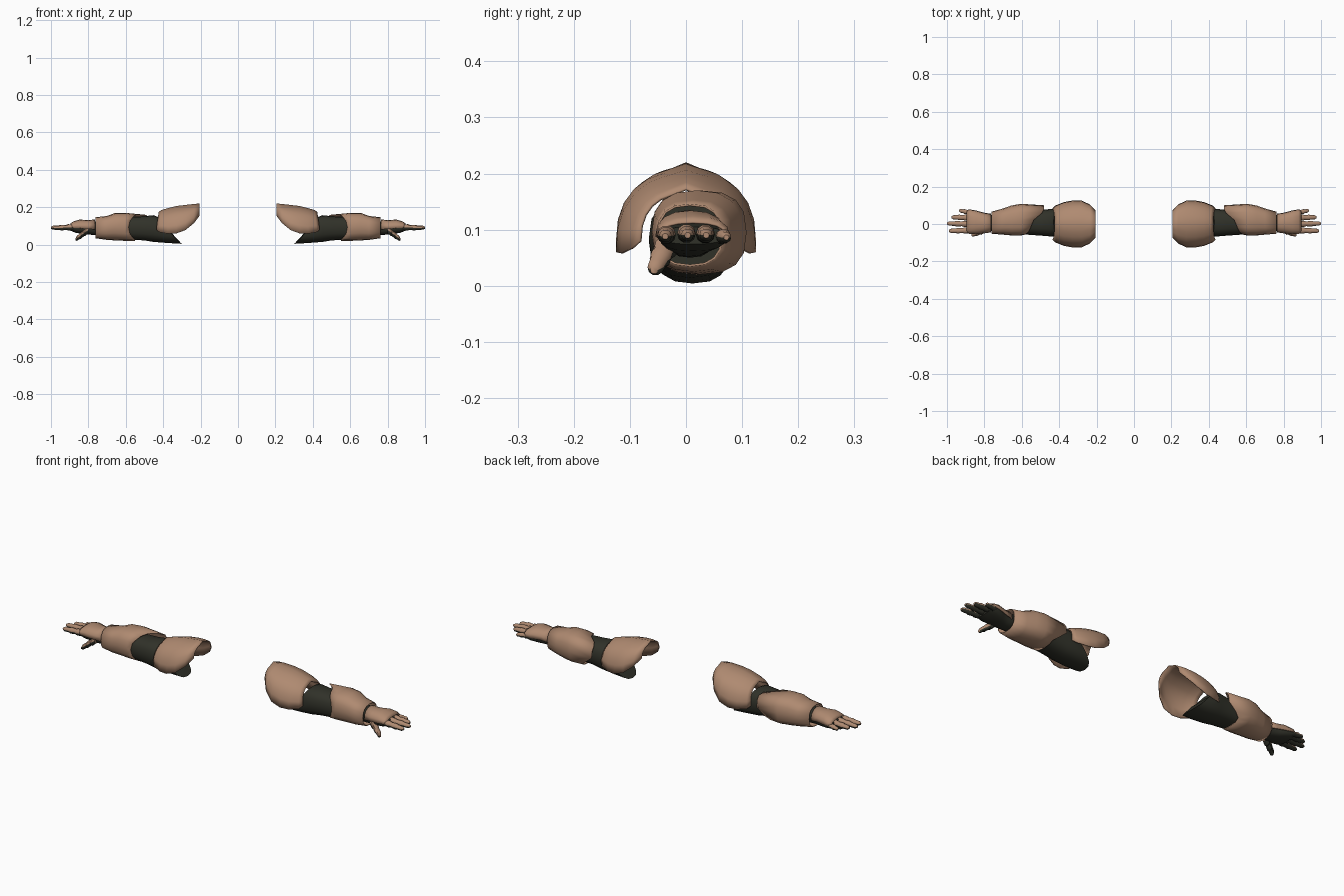
import bpy, bmesh, math
from mathutils import Vector

if "Cube" in bpy.data.objects:
    bpy.data.objects.remove(bpy.data.objects["Cube"], do_unlink=True)


def material(name, rgb):
    m = bpy.data.materials.new(name)
    m.use_nodes = True
    m.diffuse_color = (*rgb, 1)
    m.node_tree.nodes["Principled BSDF"].inputs["Base Color"].default_value = (*rgb, 1)
    return m


TAN = material("tan armor", (0.43, 0.255, 0.165))
DARK = material("dark undersuit", (0.03, 0.031, 0.022))


def oval(x, y0, y1, z0, z1, n=16, power=0.8, warp=None):
    """Rounded-square ring across x; warp shifts x by side (c) and height (s)."""
    pts = []
    for i in range(n):
        a = 2 * math.pi * i / n
        c, s = math.cos(a), math.sin(a)
        yy = math.copysign(abs(c) ** power, c)
        zz = math.copysign(abs(s) ** power, s)
        dx = warp(c, s) if warp else 0
        pts.append(Vector((x + dx, (y0 + y1 + (y1 - y0) * yy) / 2,
                           (z0 + z1 + (z1 - z0) * zz) / 2)))
    return pts


def arch(x, y0, y1, z0, z1, n=12, power=0.85, warp=None):
    """Open half ring, arching over the top."""
    pts = []
    for i in range(n + 1):
        a = math.pi * i / n
        c, s = math.cos(a), max(0, math.sin(a))
        yy = math.copysign(abs(c) ** power, c)
        dx = warp(c, s) if warp else 0
        pts.append(Vector((x + dx, (y0 + y1 + (y1 - y0) * yy) / 2,
                           z0 + (z1 - z0) * s ** power)))
    return pts


def loft(name, rings, mats, closed=True, caps=True, rule=None, thick=0, angle=40):
    bm = bmesh.new()
    rows = [[bm.verts.new(p) for p in r] for r in rings]
    n = len(rows[0])
    for a, b in zip(rows, rows[1:]):
        for i in range(n if closed else n - 1):
            j = (i + 1) % n
            bm.faces.new((a[i], a[j], b[j], b[i]))
    if closed and caps:
        bm.faces.new(rows[0])
        bm.faces.new(rows[-1])
    bmesh.ops.recalc_face_normals(bm, faces=bm.faces)
    if not closed and sum(f.normal.z for f in bm.faces) < 0:
        bmesh.ops.reverse_faces(bm, faces=bm.faces)
    bm.normal_update()
    if rule:
        for f in bm.faces:
            f.material_index = rule(f)
    me = bpy.data.meshes.new(name)
    bm.to_mesh(me)
    bm.free()
    for m in mats:
        me.materials.append(m)
    ob = bpy.data.objects.new(name, me)
    bpy.context.collection.objects.link(ob)
    bpy.ops.object.select_all(action="DESELECT")
    ob.select_set(True)
    bpy.context.view_layer.objects.active = ob
    bpy.ops.object.shade_smooth_by_angle(angle=math.radians(angle))
    if thick:
        s = ob.modifiers.new("thickness", "SOLIDIFY")
        s.thickness = thick
        s.offset = -1
    # both arms come from one side
    mir = ob.modifiers.new("other arm", "MIRROR")
    mir.use_mirror_merge = False
    return ob


# Shoulder guard: flared open dome with a ridge along the top
shoulder = []
for x, w, z0, z1 in [(0.205, 0.072, 0.155, 0.212), (0.235, 0.104, 0.115, 0.209),
                     (0.28, 0.125, 0.078, 0.204), (0.33, 0.125, 0.06, 0.198),
                     (0.375, 0.117, 0.058, 0.187), (0.41, 0.098, 0.067, 0.176),
                     (0.425, 0.083, 0.08, 0.166)]:
    ring = arch(x, -w, w, z0, z1, warp=lambda c, s: 0.012 * (1 - s) if x > 0.4 else 0)
    ring[len(ring) // 2].z += 0.008
    shoulder.append(ring)
loft("shoulder_guard", shoulder, [TAN], closed=False, thick=0.005)

# Upper arm sleeve, cut on a slant under the armpit
upper = [oval(0.36, -0.055, 0.078, 0.004, 0.125, warp=lambda c, s: 0.06 * s),
         oval(0.40, -0.066, 0.083, 0.008, 0.148, warp=lambda c, s: 0.03 * s),
         oval(0.45, -0.066, 0.08, 0.014, 0.157),
         oval(0.50, -0.062, 0.074, 0.022, 0.152),
         oval(0.56, -0.058, 0.075, 0.026, 0.15),
         oval(0.64, -0.05, 0.075, 0.03, 0.15)]
loft("upper_arm_sleeve", upper, [DARK])


# Forearm guard: the cuff reaches back over the elbow and dips at the front
def cuff(c, s):
    back = min(1, max(0, c * 0.8 + s * 0.45) * 1.3)
    return 0.035 * max(0, -c) ** 3 - 0.07 * back ** 3


fore = [oval(0.55, -0.058, 0.1, 0.02, 0.163, power=0.75, warp=cuff),
        oval(0.605, -0.061, 0.108, 0.02, 0.17, power=0.75),
        oval(0.655, -0.061, 0.099, 0.022, 0.17),
        oval(0.70, -0.057, 0.083, 0.025, 0.153),
        oval(0.762, -0.052, 0.066, 0.034, 0.146)]
loft("forearm_guard", fore, [TAN], caps=False, thick=0.004)

# Gloved hand
palm = [oval(0.72, -0.035, 0.05, 0.05, 0.13),
        oval(0.78, -0.037, 0.047, 0.052, 0.122),
        oval(0.82, -0.045, 0.06, 0.056, 0.118),
        oval(0.865, -0.048, 0.073, 0.062, 0.113),
        oval(0.895, -0.046, 0.07, 0.074, 0.105)]
loft("palm", palm, [DARK])

# Plate over the back of the hand
plate = [arch(0.765, -0.045, 0.055, 0.08, 0.135, 8),
         arch(0.80, -0.05, 0.06, 0.085, 0.13, 8),
         arch(0.845, -0.055, 0.072, 0.088, 0.134, 8),
         arch(0.88, -0.053, 0.078, 0.09, 0.124, 8),
         arch(0.895, -0.046, 0.07, 0.094, 0.114, 8)]
loft("hand_plate", plate, [TAN], closed=False, thick=0.004)


def digit(name, start, end, r):
    """Jointed finger, plated above and dark below."""
    a, b = Vector(start), Vector(end)
    rings = []
    for t, k in [(0, 1), (0.25, 1.1), (0.33, 0.85), (0.58, 1), (0.66, 0.8),
                 (0.9, 0.75), (1, 0.35)]:
        p, q = a.lerp(b, t), r * k
        rings.append(oval(p.x, p.y - q, p.y + q, p.z - q, p.z + q, 10, 0.9))
    loft(name, rings, [TAN, DARK], rule=lambda f: int(f.normal.z < -0.05))


digit("index_finger", (0.88, -0.034, 0.092), (0.99, -0.037, 0.088), 0.015)
digit("middle_finger", (0.88, 0.0, 0.094), (1.0, 0.003, 0.09), 0.015)
digit("ring_finger", (0.88, 0.034, 0.093), (0.975, 0.036, 0.09), 0.015)
digit("little_finger", (0.87, 0.06, 0.09), (0.935, 0.072, 0.086), 0.013)
digit("thumb", (0.80, -0.03, 0.078), (0.868, -0.057, 0.028), 0.019)
